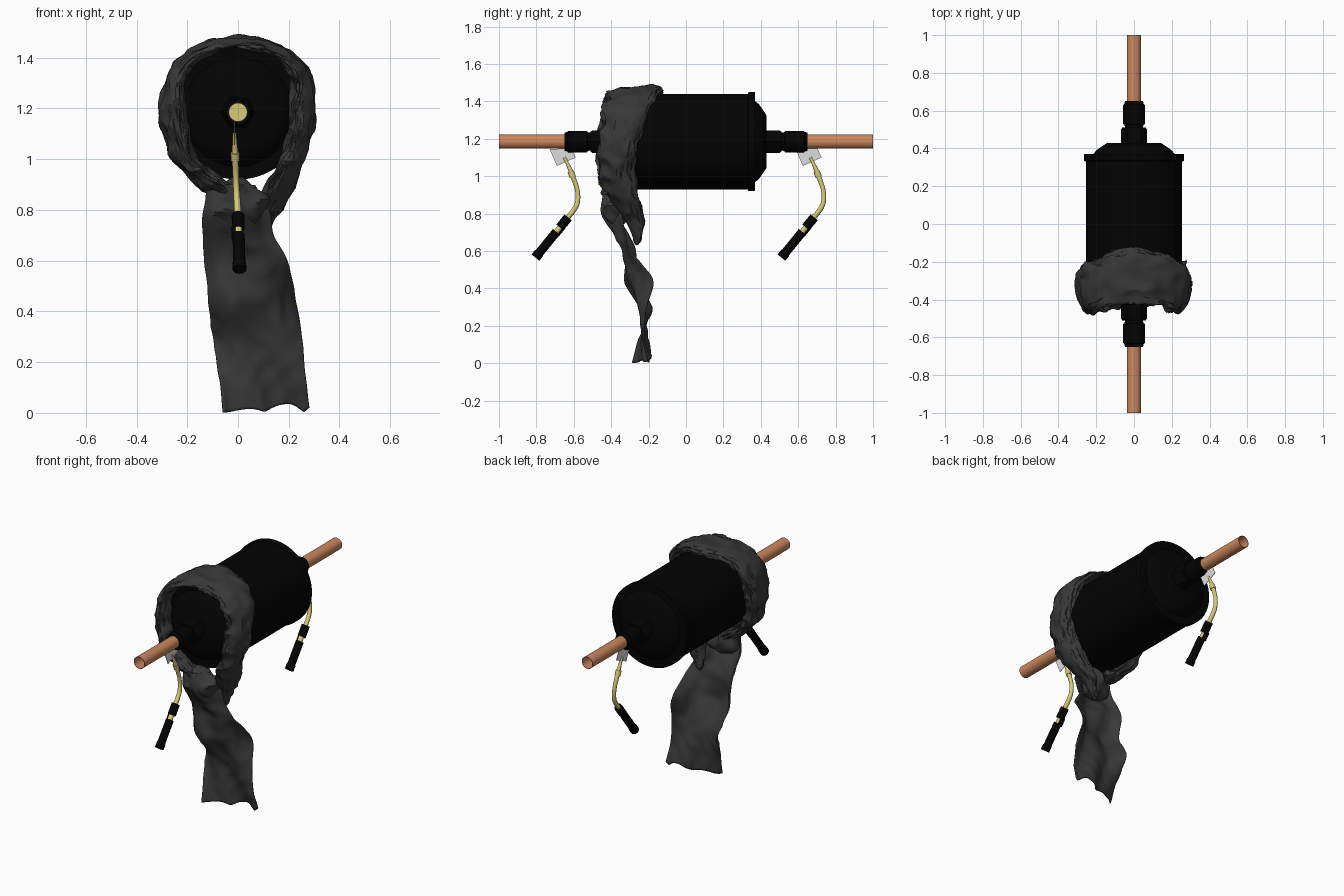
import bpy, bmesh, math
from mathutils import Vector, noise

cube = bpy.data.objects.get("Cube")
if cube:
    bpy.data.objects.remove(cube, do_unlink=True)

AXIS = 1.185  # height of the canister axis


def material(name, rgb):
    m = bpy.data.materials.new(name)
    m.use_nodes = True
    m.diffuse_color = (*rgb, 1)
    m.node_tree.nodes["Principled BSDF"].inputs["Base Color"].default_value = (*rgb, 1)
    return m


BLACK = material("black_paint", (0.001, 0.001, 0.001))
CLOTH = material("charcoal_cloth", (0.04, 0.04, 0.04))
COPPER = material("copper", (0.6, 0.245, 0.115))
YELLOW = material("yellow_wire", (0.68, 0.59, 0.19))
WHITE = material("pale_tag", (0.72, 0.72, 0.72))


def spline(keys, steps):
    """Smooth interpolation through a list of number tuples."""
    out = []
    for i in range(len(keys) - 1):
        a, b = keys[max(i - 1, 0)], keys[i]
        c, d = keys[i + 1], keys[min(i + 2, len(keys) - 1)]
        for s in range(steps):
            t = s / steps
            out.append([q + (r - p) * t / 2 + (p - 2.5 * q + 2 * r - s4 / 2) * t * t
                        + (1.5 * (q - r) + (s4 - p) / 2) * t ** 3
                        for p, q, r, s4 in zip(a, b, c, d)])
    return out + [list(keys[-1])]


def loft(name, rings, mat, wrap=True, caps=True, crumple=0, angle=35):
    """Skin a list of equal point rows, with optional creased noise."""
    bm = bmesh.new()
    rows = [[bm.verts.new(p) for p in ring] for ring in rings]
    n = len(rows[0])
    for low, high in zip(rows, rows[1:]):
        for i in range(n if wrap else n - 1):
            j = (i + 1) % n
            bm.faces.new((low[i], low[j], high[j], high[i]))
    if wrap and caps:
        bm.faces.new(rows[0])
        bm.faces.new(rows[-1])
    bmesh.ops.recalc_face_normals(bm, faces=bm.faces)
    if crumple:
        bm.normal_update()
        shifts = [v.normal * crumple * (0.4 - 2 * abs(noise.noise(v.co * 9))) for v in bm.verts]
        for v, shift in zip(bm.verts, shifts):
            v.co += shift
    mesh = bpy.data.meshes.new(name)
    bm.to_mesh(mesh)
    bm.free()
    mesh.materials.append(mat)
    ob = bpy.data.objects.new(name, mesh)
    bpy.context.collection.objects.link(ob)
    bpy.ops.object.select_all(action='DESELECT')
    ob.select_set(True)
    bpy.context.view_layer.objects.active = ob
    bpy.ops.object.shade_smooth_by_angle(angle=math.radians(angle))
    return ob


def lathe(name, profile, mat, sides=48, caps=True):
    """Turn (y, radius) points around the canister axis."""
    turn = [2 * math.pi * i / sides for i in range(sides)]
    return loft(name, [[(r * math.cos(a), y, AXIS + r * math.sin(a)) for a in turn]
                       for y, r in profile], mat, caps=caps)


def sweep(name, path, mat, sides=12):
    """Round rod through (x, y, z, radius) points lying near a side plane."""
    rings = []
    for i, (x, y, z, r) in enumerate(path):
        a, b = path[max(i - 1, 0)], path[min(i + 1, len(path) - 1)]
        dy, dz = b[1] - a[1], b[2] - a[2]
        size = math.hypot(dy, dz)
        side = Vector((0, -dz / size, dy / size))
        rings.append([Vector((x, y, z)) + r * (Vector((1, 0, 0)) * math.cos(t) + side * math.sin(t))
                      for t in (2 * math.pi * k / sides for k in range(sides))])
    return loft(name, rings, mat)


# Canister body with a raised lip and sloped shoulder at each end
half = [(0.33, 0.255), (0.335, 0.265), (0.37, 0.265), (0.37, 0.215), (0.39, 0.2), (0.43, 0.142)]
lathe("canister_body", [(-y, r) for y, r in reversed(half)] + half, BLACK, 64)

# Fittings and copper pipes at both ends
for end, s in (("front", -1), ("back", 1)):
    lathe(end + "_hex_nut", [(s * 0.42, 0.07), (s * 0.5, 0.07), (s * 0.51, 0.062)], BLACK, 6)
    lathe(end + "_sleeve", [(s * y, r) for y, r in
          ((0.5, 0.045), (0.525, 0.05), (0.53, 0.058), (0.63, 0.058), (0.635, 0.052), (0.65, 0.048))], BLACK)
    lathe(end + "_pipe", [(s * 0.6, 0.038), (s, 0.038), (s, 0.035), (s * 0.6, 0.035)],
          COPPER, 32, caps=False)
    lathe(end + "_pipe_plug", [(s * 0.64, 0.035), (s * 0.66, 0.035)], YELLOW, 32)

# Tag, cable and probe hanging under each fitting
for end, shift in (("front", 0), ("back", 1.315)):
    corners = [(-0.73, 1.146), (-0.69, 1.055), (-0.59, 1.1), (-0.612, 1.148)]
    loft(end + "_tag", [[(x, y + shift, z) for y, z in corners] for x in (-0.015, -0.012)], WHITE)
    cable = [(-0.014, -0.65, 1.1, 0.008), (-0.013, -0.635, 1.07, 0.009),
             (-0.011, -0.61, 1.01, 0.013), (-0.008, -0.58, 0.92, 0.012),
             (-0.004, -0.585, 0.845, 0.013), (0, -0.635, 0.775, 0.014)]
    sweep(end + "_cable", [(x, y + shift, z, r) for x, y, z, r in spline(cable, 6)], YELLOW)
    sweep(end + "_cable_crimp", [(-0.012, -0.617 + shift, 1.025, 0.017),
                                 (-0.011, -0.605 + shift, 0.995, 0.017)], YELLOW)
    top, tip = Vector((0, -0.63 + shift, 0.78)), Vector((0.006, -0.805 + shift, 0.565))
    for part, a, b, r, mat in (("collar", 0, 0.25, 0.025, BLACK), ("core", 0.2, 0.45, 0.015, YELLOW),
                               ("rib", 0.22, 0.4, 0.018, BLACK), ("grip", 0.36, 0.9, 0.024, BLACK),
                               ("cap", 0.88, 1, 0.027, BLACK)):
        rod = [(*top.lerp(tip, t), r) for t in (a, b)]
        if part == "rib":
            rod = [(x - 0.01, y + 0.006, z - 0.005, r) for x, y, z, r in rod]
        sweep(end + "_probe_" + part, rod, mat, 16)

# Cloth strap looped round the canister: inner x z, outer x z, front y, back y
shoulder = [(0.2, 1.32, 0.29, 1.345, -0.46, -0.2), (0.13, 1.4, 0.175, 1.45, -0.44, -0.15)]
strap = [(0.05, 0.86, 0.0, 0.78, -0.44, -0.32), (-0.05, 0.92, -0.13, 0.86, -0.45, -0.3),
         (-0.13, 0.98, -0.26, 0.97, -0.47, -0.28), (-0.18, 1.08, -0.305, 1.08, -0.48, -0.26),
         (-0.2, 1.2, -0.32, 1.2, -0.48, -0.23)]
strap += [(-a, b, -c, d, e, f) for a, b, c, d, e, f in shoulder]
strap += [(0, 1.42, 0, 1.495, -0.43, -0.12)] + shoulder[::-1]
strap += [(0.2, 1.2, 0.315, 1.2, -0.47, -0.23), (0.19, 1.1, 0.3, 1.08, -0.48, -0.26),
          (0.15, 0.98, 0.265, 0.98, -0.47, -0.26), (0.09, 0.86, 0.21, 0.84, -0.39, -0.24),
          (0.07, 0.76, 0.13, 0.72, -0.31, -0.22), (0.06, 0.66, 0.09, 0.62, -0.29, -0.25)]


def soft(v):
    return math.copysign(abs(v) ** 0.85, v)


# Long folds follow the strap; its front edge slopes in toward the canister end
rings = []
for i, (xi, zi, xo, zo, front, back) in enumerate(spline(strap, 9)):
    ring = []
    for k in range(48):
        a = 2 * math.pi * k / 48
        c, s = soft(math.cos(a)), soft(math.sin(a))
        fold = noise.noise((2.6 * c, 2.6 * s, i * 0.12)) + 0.5 * noise.noise((6 * c, 6 * s, i * 0.25))
        swell = 0.5 * (1.0 - 0.25 * abs(fold))
        u = 0.5 + swell * s
        t = (0.5 + swell * c) * (1 - 0.4 * (1 - u) ** 2)
        ring.append((xi + (xo - xi) * t, front + (back - front) * u, zi + (zo - zi) * t))
    rings.append(ring)
loft("cloth_loop", rings, CLOTH, crumple=0.016, angle=28)

# Crumpled knot under the canister
knot = []
for i in range(1, 24):
    p = math.pi * i / 24
    knot.append([(0.12 * math.sin(p) * math.cos(q), -0.375 + 0.07 * math.sin(p) * math.sin(q),
                  0.83 + 0.095 * math.cos(p)) for q in (2 * math.pi * k / 40 for k in range(40))])
loft("cloth_knot", knot, CLOTH, crumple=0.025, angle=28)

# Hanging tail: height, left and right edge x, then y at left, middle and right
tail = [(0.9, -0.12, 0.07, -0.36, -0.43, -0.36), (0.8, -0.135, 0.12, -0.36, -0.44, -0.34),
        (0.7, -0.135, 0.14, -0.31, -0.38, -0.33), (0.6, -0.13, 0.195, -0.27, -0.33, -0.31),
        (0.45, -0.115, 0.225, -0.28, -0.32, -0.19), (0.3, -0.1, 0.25, -0.2, -0.25, -0.22),
        (0.15, -0.075, 0.265, -0.25, -0.22, -0.23), (0.004, -0.055, 0.28, -0.29, -0.21, -0.19)]
sheet = []
for z, left, right, y_left, y_mid, y_right in spline(tail, 7):
    hem = max(0, 1 - z / 0.2) * 0.045
    row = []
    for k in range(49):
        u = k / 48
        y = (y_left * (1 - u) * (1 - 2 * u) + 4 * y_mid * u * (1 - u) + y_right * u * (2 * u - 1)
             + 0.01 * math.sin(12 * u + 5 * z))
        row.append((left + (right - left) * u, y, z + hem * u * abs(math.sin(2.13 * math.pi * u))))
    sheet.append(row)
cloth = loft("cloth_tail", sheet, CLOTH, wrap=False, crumple=0.008, angle=40)
thick = cloth.modifiers.new("thickness", 'SOLIDIFY')
thick.thickness = 0.008
thick.offset = 0
